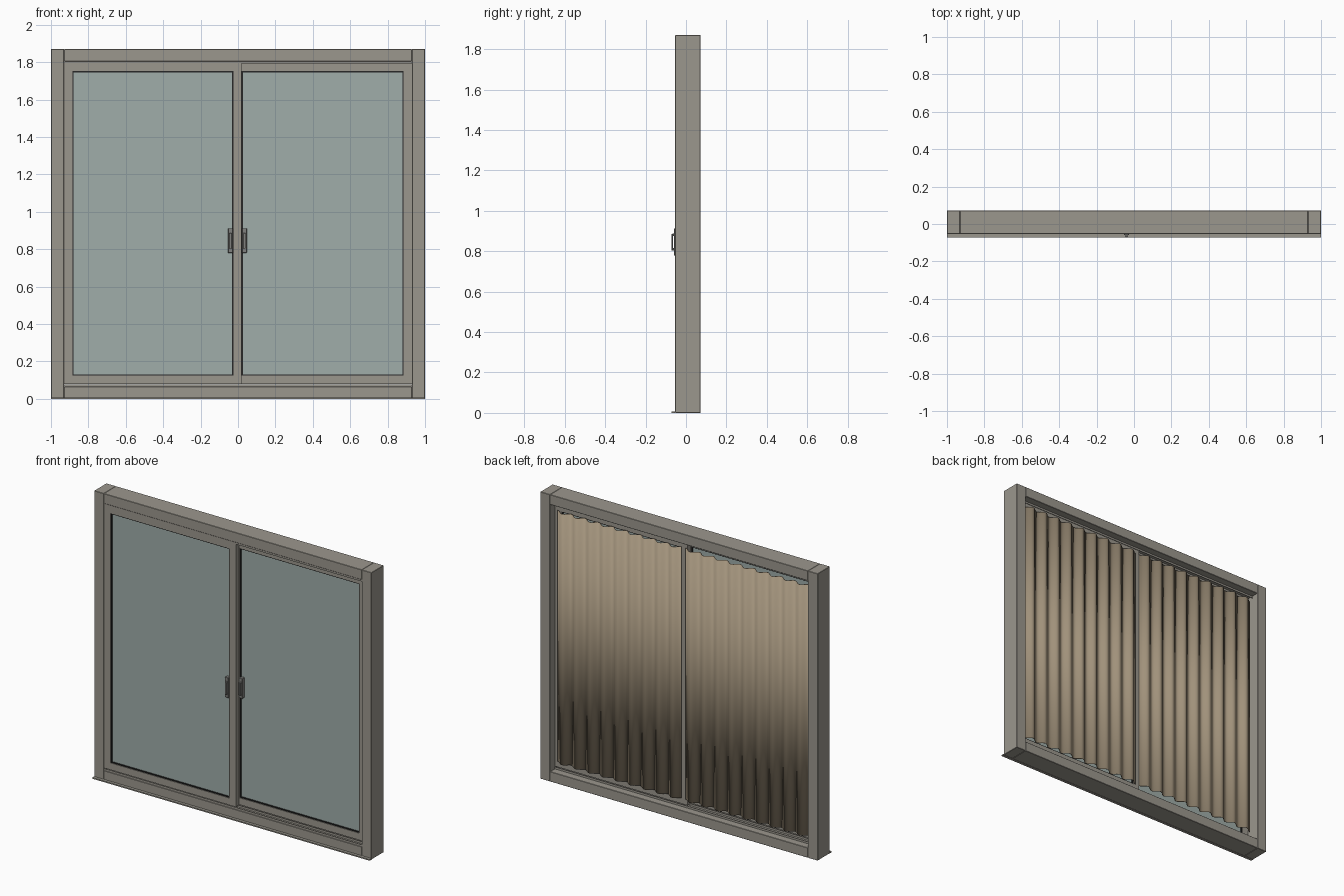
import bpy, bmesh, math

if "Cube" in bpy.data.objects:
    bpy.data.objects.remove(bpy.data.objects["Cube"])


def material(name, color):
    m = bpy.data.materials.new(name)
    m.diffuse_color = (*color, 1)
    m.use_nodes = True
    m.node_tree.nodes["Principled BSDF"].inputs["Base Color"].default_value = m.diffuse_color
    return m


FRAME = material("painted_frame", (0.33, 0.31, 0.27))
GLASS = material("tinted_glass", (0.35, 0.42, 0.40))
RUBBER = material("rubber", (0.02, 0.02, 0.02))
METAL = material("handle_metal", (0.22, 0.22, 0.21))
CLOTH = material("curtain_cloth", (0.36, 0.29, 0.20))


def link(name, bm, mat):
    me = bpy.data.meshes.new(name)
    bm.to_mesh(me)
    bm.free()
    me.materials.append(mat)
    ob = bpy.data.objects.new(name, me)
    bpy.context.collection.objects.link(ob)
    return ob


def box(name, x, y, z, mat=FRAME, bevel=0.0):
    """Box from (min, max) ranges on each axis."""
    bm = bmesh.new()
    bmesh.ops.create_cube(bm, size=1)
    for v in bm.verts:
        for i, (lo, hi) in enumerate((x, y, z)):
            v.co[i] = (lo + hi) / 2 + v.co[i] * (hi - lo)
    ob = link(name, bm, mat)
    if bevel:
        b = ob.modifiers.new("bevel", "BEVEL")
        b.width, b.segments = bevel, 1
    return ob


def border(name, x, y, z, left, right, rail, mat):
    """Two full-height stiles with two rails between them."""
    box(name + "_left_stile", (x[0], x[0] + left), y, z, mat)
    box(name + "_right_stile", (x[1] - right, x[1]), y, z, mat)
    inner = (x[0] + left, x[1] - right)
    box(name + "_bottom_rail", inner, y, (z[0], z[0] + rail), mat)
    box(name + "_top_rail", inner, y, (z[1] - rail, z[1]), mat)


# Outer frame
Y0, Y1, H = -0.054, 0.0725, 1.87
for side, x in (("left", (-1, -0.93)), ("right", (0.93, 1))):
    box(side + "_jamb", x, (Y0, Y1), (0, H), bevel=0.002)
box("header", (-0.93, 0.93), (Y0, Y1), (H - 0.065, H), bevel=0.002)
box("sill", (-0.93, 0.93), (Y0, Y1), (0, 0.065), bevel=0.002)
box("sill_lip", (-1, 1), (-0.0725, Y0), (0, 0.008))

# Sliding track fins, top and bottom
for i, y in enumerate((-0.0525, -0.017, 0.021)):
    box(f"bottom_track_{i}", (-0.93, 0.93), (y, y + 0.004), (0.065, 0.078))
    box(f"top_track_{i}", (-0.93, 0.93), (y, y + 0.004), (1.793, 1.805))


# Sashes: left one in the front track, right one in the rear track
def sash(name, x, y, left, right):
    z, rail = (0.08, 1.797), 0.045
    border(name, x, (y - 0.016, y + 0.016), z, left, right, rail, FRAME)
    gx = (x[0] + left, x[1] - right)
    gz = (z[0] + rail, z[1] - rail)
    border(name + "_gasket", gx, (y - 0.012, y + 0.012), gz, 0.006, 0.006, 0.006, RUBBER)
    box(name + "_glass", (gx[0] + 0.006, gx[1] - 0.006), (y - 0.004, y + 0.004),
        (gz[0] + 0.006, gz[1] - 0.006), GLASS)


def handle(name, x, y):
    box(name + "_plate", (x - 0.013, x + 0.013), (y - 0.025, y), (0.78, 0.912), METAL, 0.002)
    for z in (0.803, 0.875):
        box(name + "_post", (x - 0.006, x + 0.006), (y - 0.03, y - 0.024), (z, z + 0.012), METAL)
    box(name + "_grip", (x - 0.007, x + 0.007), (y - 0.036, y - 0.029), (0.803, 0.887), METAL, 0.002)


FRONT, REAR = -0.034, 0.004
sash("left_sash", (-0.93, 0.02), FRONT, 0.045, 0.045)
sash("right_sash", (-0.025, 0.93), REAR, 0.045, 0.045)
handle("left_handle", -0.04, FRONT - 0.001)
handle("right_handle", 0.034, REAR - 0.001)


# Pleated curtains on the inner side
def curtain(name, x0, x1, pleats=9, steps=12):
    bm = bmesh.new()
    n = pleats * steps
    prev = None
    for i in range(n + 1):
        x = x0 + (x1 - x0) * i / n
        y = 0.043 - 0.015 * math.cos(2 * math.pi * i / steps)
        pair = [bm.verts.new((x, y, z)) for z in (0.122, 1.758)]
        if prev:
            bm.faces.new((prev[0], pair[0], pair[1], prev[1])).smooth = True
        prev = pair
    ob = link(name, bm, CLOTH)
    s = ob.modifiers.new("thickness", "SOLIDIFY")
    s.thickness, s.offset = 0.003, 0
    bpy.context.view_layer.objects.active = ob
    ob.select_set(True)
    bpy.ops.object.shade_smooth_by_angle(angle=math.radians(40))
    ob.select_set(False)


curtain("left_curtain", -0.905, -0.018)
curtain("right_curtain", 0.012, 0.905)
